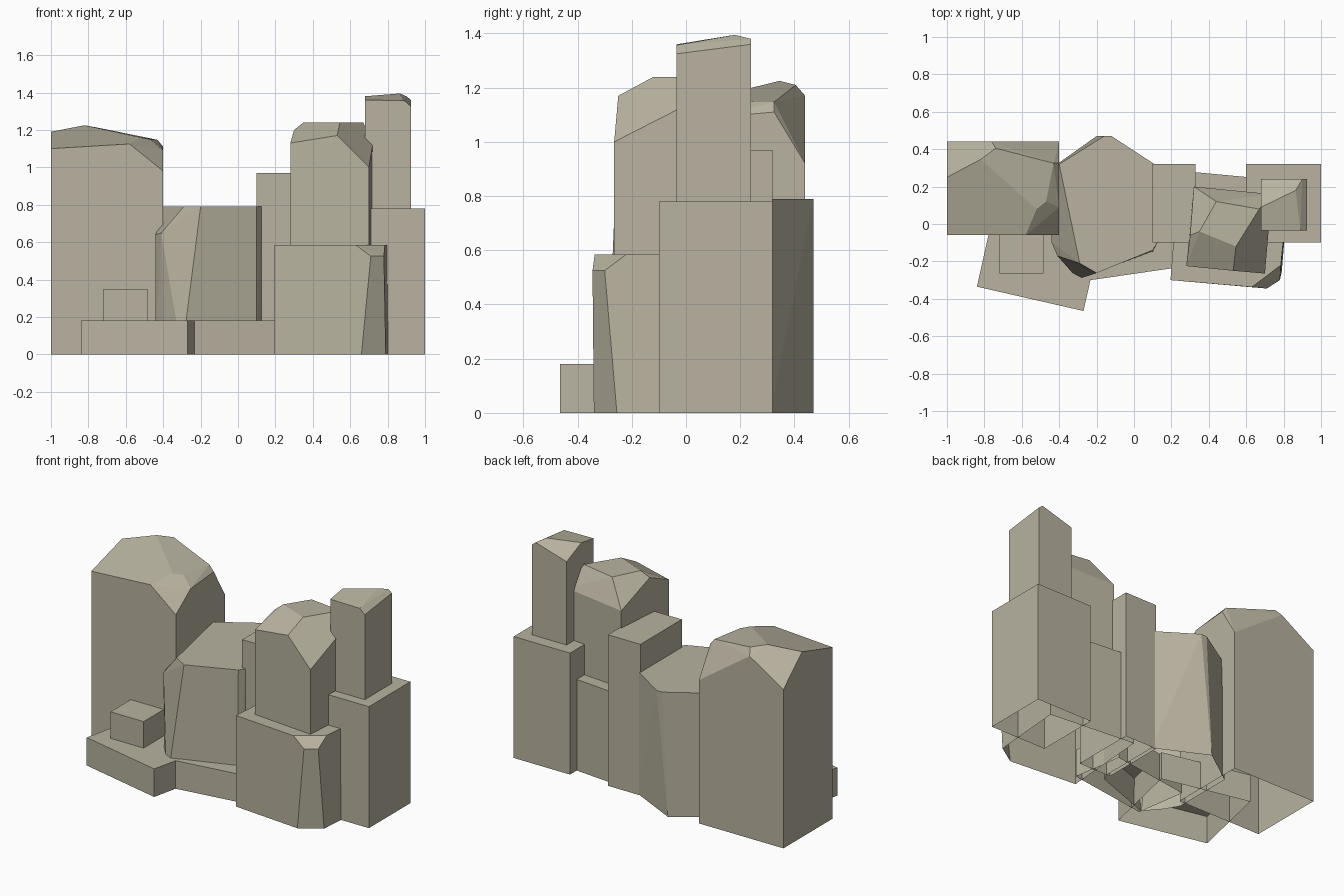
import bpy
import bmesh
from math import radians

default_cube = bpy.data.objects.get("Cube")
if default_cube:
    bpy.data.objects.remove(default_cube, do_unlink=True)

# One sandy stone material
STONE = (0.48, 0.45, 0.35, 1.0)
stone = bpy.data.materials.new("sandy stone")
stone.use_nodes = True
stone.diffuse_color = STONE
shader = stone.node_tree.nodes["Principled BSDF"]
shader.inputs["Base Color"].default_value = STONE
shader.inputs["Roughness"].default_value = 0.9


def chiselled_rock(name, footprint, base, crown):
    """Convex rock: a footprint at the base height, closed by crown points, open underneath."""
    bm = bmesh.new()
    for x, y in footprint:
        bm.verts.new((x, y, base))
    for point in crown:
        bm.verts.new(point)
    hull = bmesh.ops.convex_hull(bm, input=bm.verts[:])
    loose = set(hull["geom_interior"]) | set(hull["geom_unused"])
    loose_verts = [v for v in loose if isinstance(v, bmesh.types.BMVert) and v.is_valid]
    bmesh.ops.delete(bm, geom=loose_verts, context="VERTS")
    bmesh.ops.dissolve_limit(bm, angle_limit=radians(4), verts=bm.verts[:], edges=bm.edges[:])
    bmesh.ops.recalc_face_normals(bm, faces=bm.faces[:])
    underside = [f for f in bm.faces if f.normal.z < -0.95]
    bmesh.ops.delete(bm, geom=underside, context="FACES")
    mesh = bpy.data.meshes.new(name)
    bm.to_mesh(mesh)
    bm.free()
    mesh.materials.append(stone)
    rock = bpy.data.objects.new(name, mesh)
    bpy.context.collection.objects.link(rock)
    return rock


def rectangle(left, right, front, back):
    return [(left, front), (right, front), (right, back), (left, back)]


def block(name, footprint, base, top):
    """Plain upright block with a flat top."""
    return chiselled_rock(name, footprint, base, [(x, y, top) for x, y in footprint])


# Plain blocks and low slabs
block("middle_block", rectangle(0.1, 0.33, -0.1, 0.32), 0, 0.97)
block("side_block", rectangle(0.6, 1, -0.1, 0.32), 0, 0.78)
block("small_step_block", rectangle(-0.72, -0.485, -0.265, -0.04), 0.17, 0.35)
block("front_slab", [(-0.84, -0.335), (-0.27, -0.465), (-0.15, 0.07), (-0.72, 0.2)], 0, 0.18)
block("middle_slab", [(-0.3, -0.31), (0.25, -0.23), (0.2, 0.1), (-0.35, 0.02)], 0, 0.18)

# Broad tower with a domed, chiselled crown
chiselled_rock("broad_tower", rectangle(-1, -0.4, -0.06, 0.44), 0, [
    (-1, -0.06, 1.1), (-0.58, -0.06, 1.125), (-0.4, -0.06, 0.98),
    (-0.52, 0.08, 1.16), (-0.47, 0.12, 1.15), (-0.4, 0.09, 1.09),
    (-0.43, 0.325, 1.147), (-0.4, 0.325, 1.11), (-0.4, 0.44, 0.92),
    (-0.76, 0.44, 1.17), (-0.74, 0.405, 1.21), (-0.82, 0.345, 1.225),
    (-1, 0.25, 1.19), (-1, 0.44, 1.02),
])

# Faceted boulder between the towers
chiselled_rock("centre_boulder", [
    (-0.44, -0.1), (-0.39, -0.19), (-0.3, -0.295), (0.1, -0.15),
    (0.125, -0.1), (0.125, 0.31), (-0.2, 0.47), (-0.44, 0.3),
], 0, [
    (-0.44, -0.1, 0.64), (-0.41, -0.17, 0.65), (-0.29, -0.21, 0.79),
    (-0.2, -0.262, 0.79), (0.1, -0.14, 0.79), (0.125, -0.1, 0.79),
    (0.125, 0.31, 0.79), (-0.12, 0.47, 0.79), (-0.16, 0.47, 0.79),
    (-0.4, 0.32, 0.79), (-0.44, 0.3, 0.66),
])

# Wide plinth with one chipped corner
chiselled_rock("wide_plinth", [
    (0.195, -0.3), (0.66, -0.34), (0.79, -0.255), (0.83, 0.23), (0.24, 0.285),
], 0, [
    (0.195, -0.3, 0.585), (0.63, -0.337, 0.585), (0.71, -0.345, 0.525),
    (0.78, -0.3, 0.525), (0.785, -0.22, 0.585), (0.83, 0.23, 0.585),
    (0.24, 0.285, 0.585),
])

# Rounded-off rock standing on the plinth
chiselled_rock("upper_rock", [
    (0.28, -0.225), (0.7, -0.265), (0.73, 0.16), (0.32, 0.2),
], 0.57, [
    (0.28, -0.225, 1.13), (0.53, -0.25, 1.17), (0.7, -0.265, 1),
    (0.72, -0.03, 1.12), (0.67, 0.08, 1.24), (0.545, -0.12, 1.24),
    (0.35, -0.04, 1.24), (0.44, 0.12, 1.235), (0.3, -0.06, 1.2),
    (0.32, 0.2, 1.08), (0.73, 0.16, 1.1),
])

# Slim tower on the side block
chiselled_rock("slim_tower", rectangle(0.68, 0.925, -0.035, 0.24), 0.77, [
    (0.68, -0.035, 1.36), (0.89, -0.035, 1.357), (0.925, -0.035, 1.325),
    (0.925, 0.24, 1.36), (0.9, 0.24, 1.38), (0.865, 0.18, 1.395),
    (0.68, 0.09, 1.38), (0.68, 0.24, 1.315),
])
